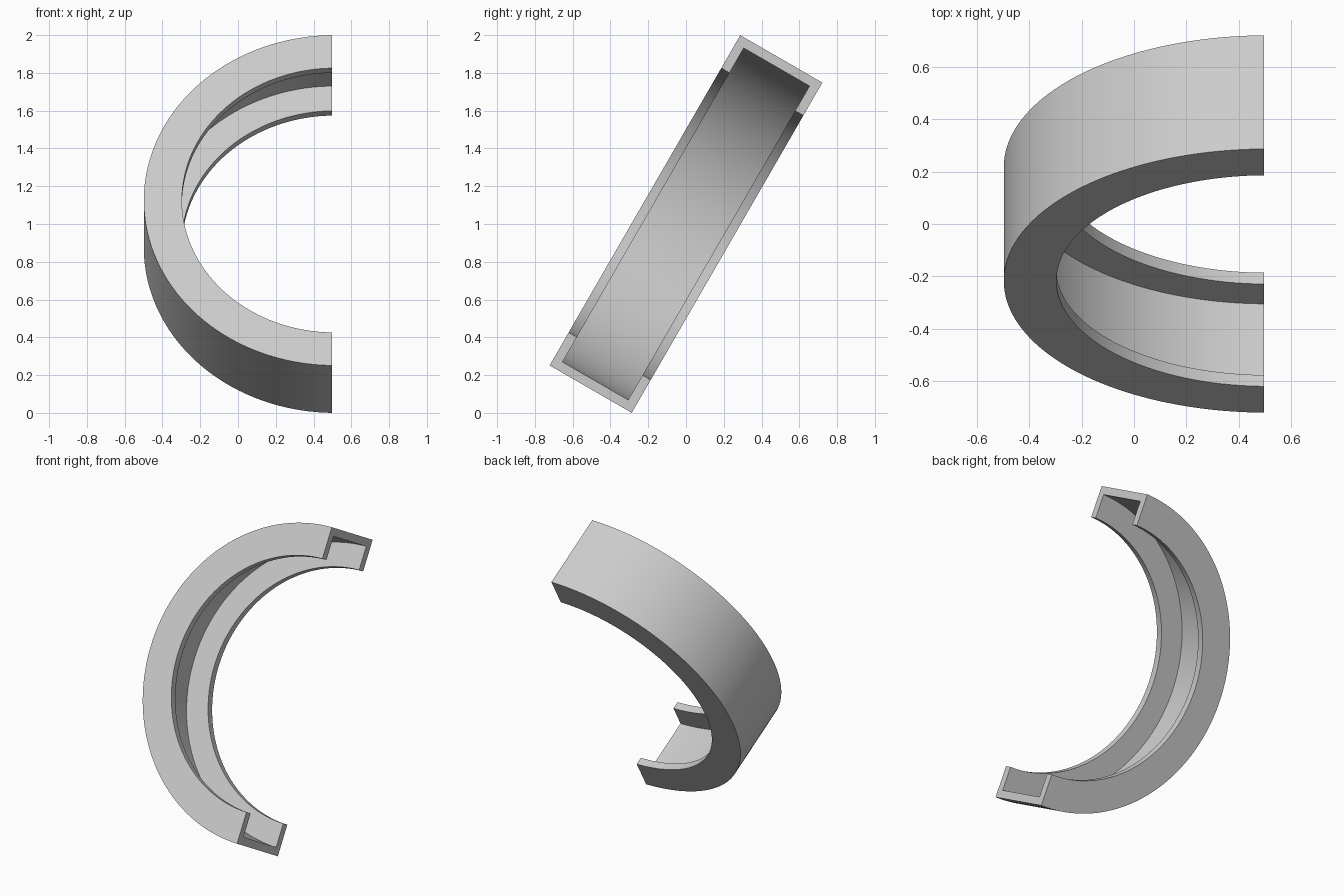
import bpy, bmesh, math
from mathutils import Matrix, Vector

cube = bpy.data.objects.get("Cube")
if cube:
    bpy.data.objects.remove(cube, do_unlink=True)

OUTER, INNER = 1.0095, 0.808     # radii of the ring
HALF_WIDTH, WALL = 0.251, 0.05   # channel section
TRIM = 0.0125                    # flat ends stop just short of a half turn
TILT = math.radians(-30)

# Plain grey material
grey = bpy.data.materials.new("light grey")
grey.use_nodes = True
colour = (0.6, 0.6, 0.6, 1)
grey.diffuse_color = colour
grey.node_tree.nodes["Principled BSDF"].inputs["Base Color"].default_value = colour

# U-shaped section, open towards the ring centre: (along axis, radius)
floor, lip = OUTER - WALL, HALF_WIDTH - WALL
section = [(-HALF_WIDTH, INNER), (-HALF_WIDTH, OUTER), (HALF_WIDTH, OUTER),
           (HALF_WIDTH, INNER), (lip, INNER), (lip, floor),
           (-lip, floor), (-lip, INNER)]

# Sweep the section through half a turn
bm = bmesh.new()
verts = [bm.verts.new((0, a, r)) for a, r in section]
edges = [bm.edges.new((v, verts[(i + 1) % len(verts)])) for i, v in enumerate(verts)]
bmesh.ops.spin(bm, geom=verts + edges, cent=(0, 0, 0), axis=(0, 1, 0),
               angle=-math.pi, steps=96, use_duplicate=False)

# Trim both ends flat and cap them
bmesh.ops.bisect_plane(bm, geom=bm.verts[:] + bm.edges[:] + bm.faces[:],
                       plane_co=(-TRIM, 0, 0), plane_no=(1, 0, 0), clear_outer=True)
bmesh.ops.holes_fill(bm, edges=[e for e in bm.edges if e.is_boundary], sides=0)
bmesh.ops.recalc_face_normals(bm, faces=bm.faces[:])

# Lean the ring back and centre it
place = Matrix.Translation(Vector(((OUTER + TRIM) / 2, 0, 1))) @ Matrix.Rotation(TILT, 4, 'X')
bm.transform(place)

mesh = bpy.data.meshes.new("half_ring_channel")
bm.to_mesh(mesh)
bm.free()
mesh.materials.append(grey)
ring = bpy.data.objects.new("half_ring_channel", mesh)
bpy.context.collection.objects.link(ring)

# Smooth the curved walls, keep the section corners sharp
bpy.ops.object.select_all(action='DESELECT')
ring.select_set(True)
bpy.context.view_layer.objects.active = ring
bpy.ops.object.shade_smooth_by_angle(angle=math.radians(30))
